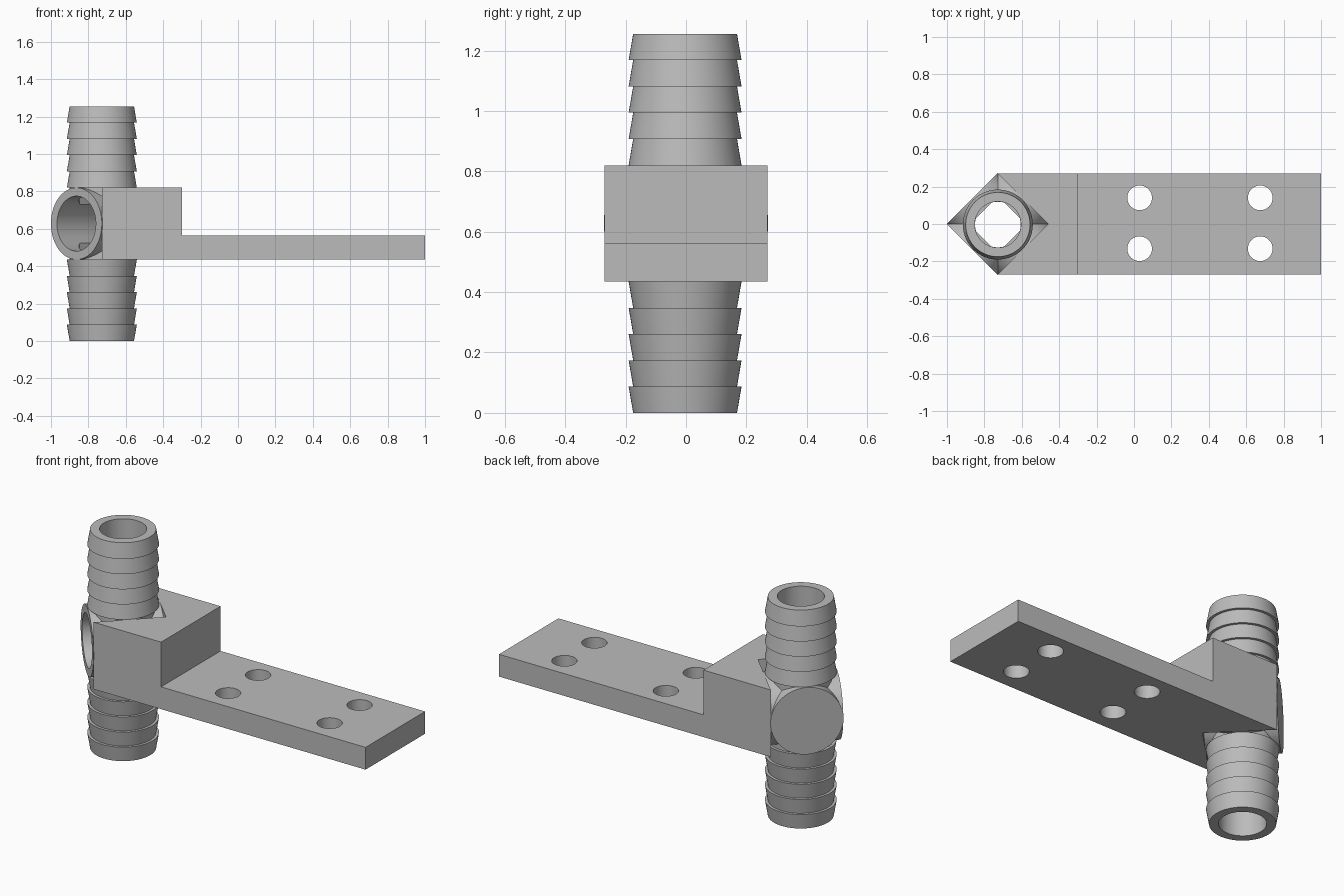
import bpy
import bmesh
from math import pi, cos, sin
from mathutils import Matrix

cube = bpy.data.objects.get("Cube")
if cube:
    bpy.data.objects.remove(cube, do_unlink=True)

GREY = bpy.data.materials.new("light grey")
GREY.use_nodes = True
colour = (0.5, 0.5, 0.5, 1)
GREY.diffuse_color = colour
GREY.node_tree.nodes["Principled BSDF"].inputs["Base Color"].default_value = colour

CX, CY = -0.728, -0.003          # pipe axis
BOTTOM, TOP = 0.435, 0.82        # body height range
MID = (BOTTOM + TOP) / 2
R = (TOP - BOTTOM) / 2
HEIGHT = 1.255
BORE = 0.123
SEGMENTS = 64


def add_object(name, bm):
    bmesh.ops.recalc_face_normals(bm, faces=bm.faces)
    mesh = bpy.data.meshes.new(name)
    bm.to_mesh(mesh)
    bm.free()
    mesh.materials.append(GREY)
    obj = bpy.data.objects.new(name, mesh)
    bpy.context.collection.objects.link(obj)
    return obj


def lathe(name, profile, matrix):
    """Closed solid of revolution from (radius, height) rings."""
    bm = bmesh.new()
    rings = []
    for r, h in profile:
        rings.append([bm.verts.new((r * cos(2 * pi * i / SEGMENTS),
                                    r * sin(2 * pi * i / SEGMENTS), h))
                      for i in range(SEGMENTS)])
    for a, b in zip(rings, rings[1:]):
        for i in range(SEGMENTS):
            j = (i + 1) % SEGMENTS
            bm.faces.new((a[i], a[j], b[j], b[i]))
    bm.faces.new(rings[0][::-1])
    bm.faces.new(rings[-1])
    bm.transform(matrix)
    return add_object(name, bm)


def prism(name, outline, z0, z1):
    bm = bmesh.new()
    face = bm.faces.new([bm.verts.new((x, y, z0)) for x, y in outline])
    top = bmesh.ops.extrude_face_region(bm, geom=[face])
    bmesh.ops.translate(bm, vec=(0, 0, z1 - z0),
                        verts=[v for v in top["geom"] if isinstance(v, bmesh.types.BMVert)])
    return add_object(name, bm)


def combine(target, other, operation):
    """Apply a boolean and discard the second solid."""
    mod = target.modifiers.new("cut", "BOOLEAN")
    mod.operation = operation
    mod.solver = "EXACT"
    mod.object = other
    bpy.context.view_layer.objects.active = target
    bpy.ops.object.modifier_apply(modifier=mod.name)
    bpy.data.objects.remove(other, do_unlink=True)


def at(z):
    return Matrix.Translation((CX, CY, z))


def sideways(angle):
    centre = Matrix.Translation((CX, 0, MID))
    return centre @ Matrix.Rotation(angle, 4, "Z") @ Matrix.Rotation(pi / 2, 4, "Y")


# Crossed round housings, set diagonally
fitting = lathe("valve_fitting", [(R, -R), (R, R)], sideways(pi / 4))
combine(fitting, lathe("cross_housing", [(R, -R), (R, R)], sideways(-pi / 4)), "UNION")

# Barbed hose ends, mirrored above and below
step = (HEIGHT - TOP) / 5
profile = [(0.172, 0.05), (0.172, R)]
for k in range(5):
    profile += [(0.187, R + k * step), (0.172, R + (k + 1) * step)]
for name, flip in (("upper_barb", 1), ("lower_barb", -1)):
    barb = lathe(name, profile, at(MID) @ Matrix.Diagonal((1, 1, flip, 1)))
    combine(fitting, barb, "UNION")

# Bores of the hose ends
for z in (-0.1, TOP - 0.005):
    combine(fitting, lathe("bore", [(BORE, 0), (BORE, 0.54)], at(z)), "DIFFERENCE")

# Inner chamber with flattened diagonal sides
chamber = lathe("chamber", [(BORE - 0.001, BOTTOM - 0.02), (BORE - 0.001, TOP + 0.02)], at(0))
d = 0.107 * 2 ** 0.5
square = prism("chamber_square", [(CX + d, CY), (CX, CY + d), (CX - d, CY), (CX, CY - d)],
               BOTTOM - 0.1, TOP + 0.1)
combine(chamber, square, "INTERSECT")
combine(fitting, chamber, "DIFFERENCE")

# Side port, open towards the front and closed behind
combine(fitting, lathe("port", [(0.147, -0.3), (0.147, 0.106)], sideways(pi / 4)), "DIFFERENCE")

# Mounting bracket: notched block and flat plate
HALF, STEP_X, PLATE_TOP = 0.27, -0.3, 0.563
notch = [(CX, HALF), (CX + HALF, 0), (CX, -HALF)]
bracket = prism("mounting_bracket", notch + [(1, -HALF), (1, HALF)], BOTTOM, TOP)
over = prism("step", [(STEP_X, -1), (2, -1), (2, 1), (STEP_X, 1)], PLATE_TOP, 1)
combine(bracket, over, "DIFFERENCE")
for x in (0.03, 0.675):
    for y in (-0.132, 0.14):
        hole = lathe("screw_hole", [(0.066, 0.3), (0.066, 0.7)], Matrix.Translation((x, y, 0)))
        combine(bracket, hole, "DIFFERENCE")

# Smooth round walls, crisp edges
for obj in (fitting, bracket):
    bpy.ops.object.select_all(action="DESELECT")
    obj.select_set(True)
    bpy.context.view_layer.objects.active = obj
    bpy.ops.object.shade_smooth_by_angle(angle=0.4)
